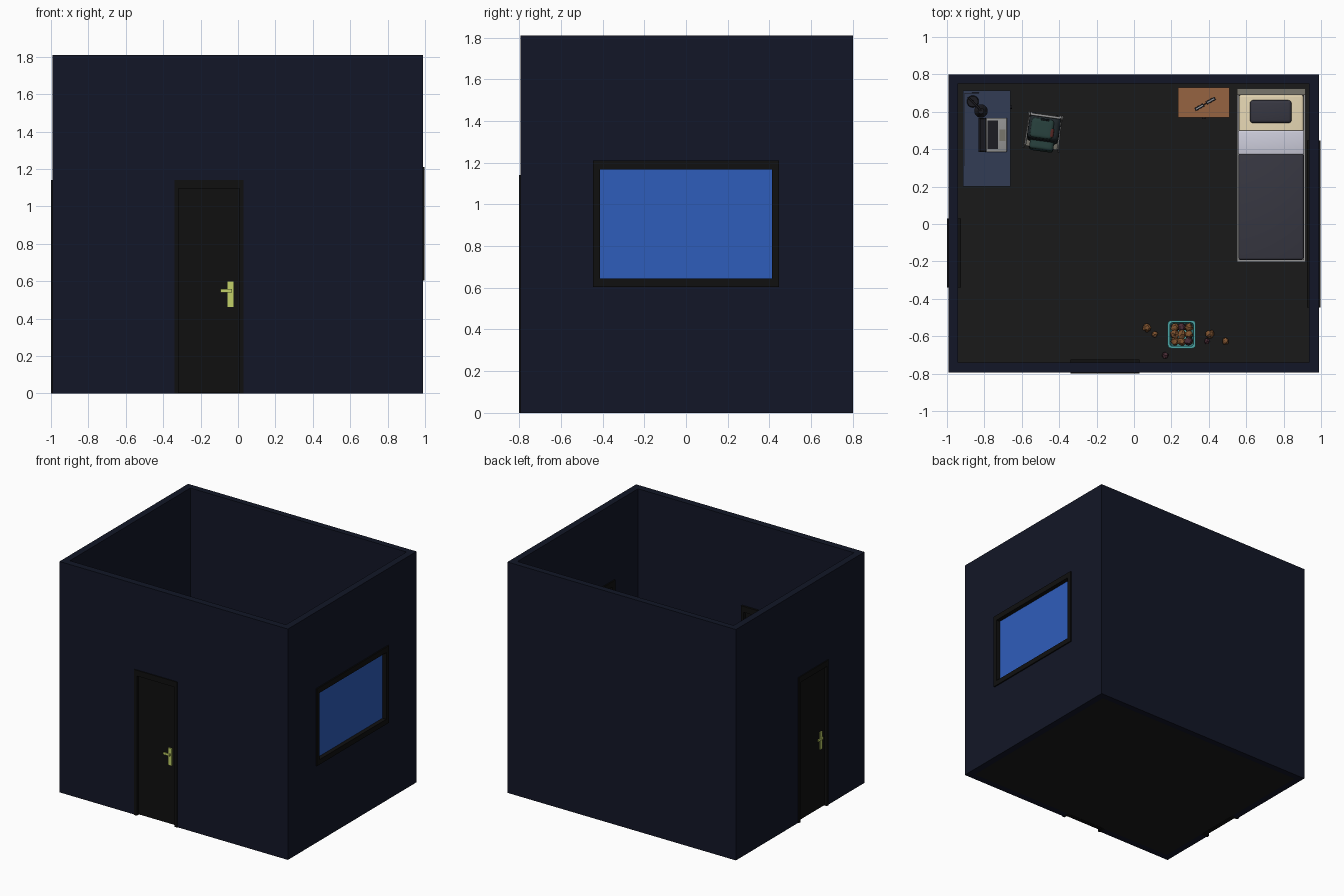
import bpy, bmesh, math, random
from mathutils import Matrix, Vector

if "Cube" in bpy.data.objects:
    bpy.data.objects.remove(bpy.data.objects["Cube"])
random.seed(4)
I = Matrix.Identity(4)
T = lambda x, y, z=0: Matrix.Translation((x, y, z))
RZ = lambda d: Matrix.Rotation(math.radians(d), 4, 'Z')

def mat(name, r, g, b):
    m = bpy.data.materials.new(name)
    m.diffuse_color = (r, g, b, 1)
    m.use_nodes = True
    m.node_tree.nodes["Principled BSDF"].inputs["Base Color"].default_value = m.diffuse_color
    return m

WALL = mat("navy", .006, .008, .02)
FLOOR = mat("floor_dark", .01, .01, .01)
BLACK = mat("frame_black", .005, .005, .005)
GLASS = mat("glass_blue", .028, .11, .5)
LIME = mat("lime", .54, .64, .14)
SLATE = mat("slate", .032, .045, .09)
WOOD = mat("wood", .305, .127, .053)
CREAM = mat("cream", .75, .645, .43)
SHEET = mat("sheet", .61, .61, .71)
BLANKET = mat("blanket", .038, .038, .053)
STEEL = mat("steel", .3, .3, .3)
HEAD = mat("headboard_grey", .19, .18, .15)
TEAL = mat("teal", .07, .376, .376)
BROWN = mat("paper_brown", .22, .09, .03)
PLUM = mat("paper_plum", .07, .026, .038)
BAG = mat("bag", .014, .021, .025)
RED = mat("bag_red", .09, .02, .018)
GREEN = mat("bag_green", .02, .05, .045)
DARK = mat("dark", .012, .012, .016)

def add(name, bm, m, M=I, smooth=False):
    me = bpy.data.meshes.new(name)
    bm.to_mesh(me)
    bm.free()
    o = bpy.data.objects.new(name, me)
    bpy.context.collection.objects.link(o)
    if m:
        me.materials.append(m)
    o.matrix_world = M
    if smooth:
        bpy.ops.object.select_all(action='DESELECT')
        o.select_set(True)
        bpy.context.view_layer.objects.active = o
        bpy.ops.object.shade_smooth_by_angle(angle=math.radians(40))
    return o

def box(name, x, y, z, m, M=I, bevel=0):
    """Box from three (min, max) ranges, optionally rounded."""
    bm = bmesh.new()
    bmesh.ops.create_cube(bm, size=1)
    for v in bm.verts:
        v.co = [sum(r) / 2 + c * (r[1] - r[0]) for r, c in zip((x, y, z), v.co)]
    if bevel:
        bmesh.ops.bevel(bm, geom=bm.edges[:], offset=bevel, segments=3, profile=.5, affect='EDGES')
    return add(name, bm, m, M, bevel > 0)

def cyl(name, r1, r2, h, m, M=I, n=20):
    bm = bmesh.new()
    bmesh.ops.create_cone(bm, cap_ends=True, segments=n, radius1=r1, radius2=r2, depth=h)
    return add(name, bm, m, M, True)

def tube(name, pts, r, m, M=I):
    cu = bpy.data.curves.new(name, 'CURVE')
    cu.dimensions = '3D'
    cu.bevel_depth, cu.bevel_resolution, cu.use_fill_caps = r, 2, True
    s = cu.splines.new('POLY')
    s.points.add(len(pts) - 1)
    for p, c in zip(s.points, pts):
        p.co = (*c, 1)
    cu.materials.append(m)
    o = bpy.data.objects.new(name, cu)
    bpy.context.collection.objects.link(o)
    o.matrix_world = M

def loft(name, rings, m, M=I):
    """Rounded-square rings (z, half width, corner radius) joined into a skin."""
    bm, loops = bmesh.new(), []
    for z, h, r in rings:
        vs = []
        for q in range(4):
            for k in range(5):
                a = math.pi / 2 * (q + k / 4)
                sx, sy = ((1, 1), (-1, 1), (-1, -1), (1, -1))[q]
                vs.append(bm.verts.new((sx * (h - r) + r * math.cos(a), sy * (h - r) + r * math.sin(a), z)))
        loops.append(vs)
    for a, b in zip(loops, loops[1:]):
        for i in range(20):
            j = (i + 1) % 20
            bm.faces.new((a[i], a[j], b[j], b[i]))
    bm.faces.new(loops[0][::-1])
    bm.faces.new(loops[-1])
    add(name, bm, m, M, True)

def paper_ball(name, x, y, z, r, m):
    bm = bmesh.new()
    bmesh.ops.create_icosphere(bm, subdivisions=2, radius=r)
    for v in bm.verts:
        v.co *= random.uniform(.72, 1.08)
    add(name, bm, m, T(x, y, z))

# Room shell: open top, with cut openings for two doors and a window
walls = box("walls", (-.993, .988), (-.793, .8), (0, 1.81), WALL)
for n, x, y, z in (("room_cutter", (-.94, .935), (-.74, .752), (-.1, 2)),
                   ("front_door_cutter", (-.33, .02), (-.9, -.7), (-.1, 1.12)),
                   ("left_door_cutter", (-1.1, -.9), (-.33, .02), (-.1, 1.12)),
                   ("window_cutter", (.9, 1.1), (-.43, .43), (.62, 1.19))):
    c = box(n, x, y, z, None)
    c.hide_render = True
    c.hide_set(True)
    b = walls.modifiers.new(n, 'BOOLEAN')
    b.object, b.operation, b.solver = c, 'DIFFERENCE', 'EXACT'
box("floor", (-.94, .935), (-.74, .752), (0, .02), FLOOR)

# Doors: frame, leaf and handles on both faces
def door(side, M):
    for s, n in ((-1, "a"), (1, "b")):
        box(f"{side}_door_jamb_{n}", sorted((s * .185, s * .163)), (0, .075), (0, 1.14), BLACK, M)
    box(f"{side}_door_head", (-.163, .163), (0, .075), (1.095, 1.14), BLACK, M)
    box(f"{side}_door_leaf", (-.163, .163), (.022, .054), (.003, 1.095), BLACK, M)
    for n, y, d in (("outer", .022, -1), ("inner", .054, 1)):
        box(f"{side}_{n}_handle_plate", (.1, .13), sorted((y, y + d * .008)), (.462, .598), LIME, M)
        box(f"{side}_{n}_handle_lever", (.062, .122), sorted((y + d * .012, y + d * .021)), (.541, .558), LIME, M)
        box(f"{side}_{n}_handle_stem", (.108, .122), sorted((y + d * .006, y + d * .014)), (.543, .556), LIME, M)

door("front", T(-.155, -.8))
door("left", T(-1, -.155) @ RZ(-90))

# Window
for s, n in ((-1, "front"), (1, "back")):
    box(f"window_{n}_stile", sorted((0.925, .9975)), sorted((s * .447, s * .412)), (.605, 1.21), BLACK)
box("window_sill", (.925, .9975), (-.412, .412), (.605, .645), BLACK)
box("window_head", (.925, .9975), (-.412, .412), (1.167, 1.21), BLACK)
box("window_glass", (.955, .965), (-.412, .412), (.645, 1.167), GLASS)

# Desk with drawer pedestal
box("desk_top", (-.915, -.66), (.2, .715), (.375, .4), SLATE)
box("desk_side", (-.905, -.67), (.205, .225), (.02, .375), SLATE)
box("desk_back", (-.91, -.9), (.225, .54), (.15, .375), SLATE)
box("desk_pedestal", (-.905, -.672), (.54, .71), (.02, .375), SLATE)
for i in range(3):
    z = .04 + i * .112
    box(f"drawer_front_{i}", (-.672, -.664), (.55, .7), (z, z + .102), SLATE)
    cyl(f"drawer_knob_{i}", .009, .009, .012, DARK, T(-.659, .625, z + .05) @ Matrix.Rotation(math.pi / 2, 4, 'Y'), 12)
box("desk_pad", (-.912, -.82), (.205, .31), (.4, .405), SLATE)
tube("desk_cable", [(-.905, .24, .402), (-.905, .7, .402), (-.83, .7, .402)], .002, DARK)

# Laptop
box("laptop_base", (-.79, -.68), (.385, .568), (.4, .41), STEEL, bevel=.003)
box("laptop_keyboard", (-.782, -.728), (.4, .553), (.41, .412), DARK)
box("laptop_touchpad", (-.718, -.688), (.445, .505), (.41, .4115), HEAD)
lid = T(-.79, 0, .408) @ Matrix.Rotation(math.radians(-16), 4, 'Y')
box("laptop_lid", (-.008, 0), (.385, .568), (0, .12), DARK, lid)
box("laptop_screen", (0, .001), (.393, .56), (.008, .113), BLANKET, lid)

# Desk lamp
cyl("lamp_base", .032, .028, .012, DARK, T(-.862, .655, .406))
tube("lamp_arm", [(-.862, .655, .41), (-.885, .675, .5), (-.83, .62, .6), (-.818, .605, .585)], .005, DARK)
cyl("lamp_shade", .036, .015, .05, DARK, T(-.818, .604, .565))

# Chair with side frames, seat and back
C = T(-.485, .485) @ RZ(-8)
for s, n in ((-1, "left"), (1, "right")):
    tube(f"chair_{n}_frame", [(s * .095, -.085, .026), (s * .088, -.07, .31), (s * .083, .085, .31)], .006, STEEL, C)
    tube(f"chair_{n}_back_post", [(s * .09, .1, .026), (s * .085, .07, .22), (s * .078, .098, .46)], .006, STEEL, C)
    tube(f"chair_{n}_seat_rail", [(s * .086, -.075, .215), (s * .086, .075, .215)], .006, STEEL, C)
box("chair_seat", (-.085, .085), (-.08, .08), (.218, .236), HEAD, C, .006)
box("chair_backrest", (-.082, .082), (.086, .1), (.35, .46), STEEL, C, .005)

# Backpack leaning on the chair
B = C @ T(0, 0, .236) @ Matrix.Rotation(math.radians(-6), 4, 'X')
def soft(name, x, y, z, m):
    o = box(name, x, y, z, m, B)
    s = o.modifiers.new("soft", 'SUBSURF')
    s.levels = s.render_levels = 3
    o.data.polygons.foreach_set("use_smooth", [True] * 6)
    for a in o.data.attributes.new("crease_edge", 'FLOAT', 'EDGE').data:
        a.value = .45
soft("backpack_body", (-.085, .085), (-.055, .075), (-.01, .21), BAG)
soft("backpack_pocket", (-.065, .065), (-.1, -.03), (0, .12), GREEN)
soft("backpack_flap", (-.07, .05), (-.05, .055), (.16, .222), GREEN)
soft("backpack_patch", (-.01, .055), (-.04, .01), (.18, .221), RED)
tube("backpack_loop", [(-.02, .045, .195), (-.018, .05, .225), (.018, .05, .225), (.02, .045, .195)], .005, BAG, B)
for s in (-1, 1):
    tube("backpack_strap_" + ("left" if s < 0 else "right"),
         [(s * .04, .06, .19), (s * .06, .085, .14), (s * .06, .08, .03)], .007, BAG, B)

# Bedside cabinet with a pair of spectacles
box("cabinet_body", (.24, .505), (.578, .728), (.02, .235), WOOD)
box("cabinet_top", (.235, .51), (.57, .73), (.235, .25), WOOD)
for i in range(2):
    box(f"cabinet_drawer_{i}", (.25, .495), (.571, .578), (.035 + .1 * i, .125 + .1 * i), WOOD)
    cyl(f"cabinet_knob_{i}", .009, .009, .012, DARK, T(.3725, .567, .08 + .1 * i) @ Matrix.Rotation(math.pi / 2, 4, 'X'), 12)
G = T(.38, .642, .25) @ RZ(30)
for s, n in ((-1, "left"), (1, "right")):
    box(f"spectacle_{n}_lens", sorted((s * .008, s * .062)), (-.009, .009), (0, .006), DARK, G, .002)
    box(f"spectacle_{n}_glint", sorted((s * .014, s * .056)), (-.003, .003), (.006, .007), STEEL, G)
tube("spectacle_bridge", [(-.01, 0, .003), (.01, 0, .003)], .002, DARK, G)

# Bed
for x, n in (((.55, .561), "left"), ((.906, .917), "right")):
    box(f"bed_{n}_rail", x, (-.202, .69), (.11, .2), STEEL)
    for y in (-.202, .66):
        box(f"bed_{n}_leg_{'foot' if y < 0 else 'head'}", (x[0], x[0] + .011), (y, y + .03), (.02, .11), STEEL)
box("bed_foot_rail", (.561, .906), (-.202, -.19), (.11, .2), STEEL)
box("bed_headboard", (.55, .917), (.69, .725), (.02, .4), HEAD)
box("mattress", (.561, .906), (-.19, .69), (.11, .235), CREAM, bevel=.012)
box("blanket", (.559, .908), (-.192, .38), (.15, .25), BLANKET, bevel=.012)
box("sheet_fold", (.557, .91), (.37, .5), (.15, .256), SHEET, bevel=.01)
box("pillow", (.62, .842), (.54, .662), (.232, .275), BLANKET, bevel=.016)

# Waste bin, its filling and stray crumpled paper
bx, by = .255, -.59
loft("waste_bin", [(.02, .056, .014), (.185, .067, .017), (.185, .075, .02), (.2, .075, .02), (.2, .063, .015),
                   (.18, .062, .015), (.03, .05, .012)], TEAL, T(bx, by))
for i in range(9):
    for lvl, z in enumerate((.14, .18)):
        paper_ball(f"bin_paper_{i}_{lvl}", bx + (i % 3 - 1) * .037, by + (i // 3 - 1) * .037,
                   z + random.uniform(-.01, .01), .025, random.choice((BROWN, BROWN, PLUM)))
for i, (x, y, r, m) in enumerate(((.07, -.555, .024, BROWN), (.11, -.59, .018, BROWN), (.405, -.588, .024, BROWN),
                                  (.39, -.627, .016, PLUM), (.49, -.627, .019, BROWN), (.167, -.703, .02, PLUM))):
    paper_ball(f"floor_paper_{i}", x, y, .018 + r, r, m)
